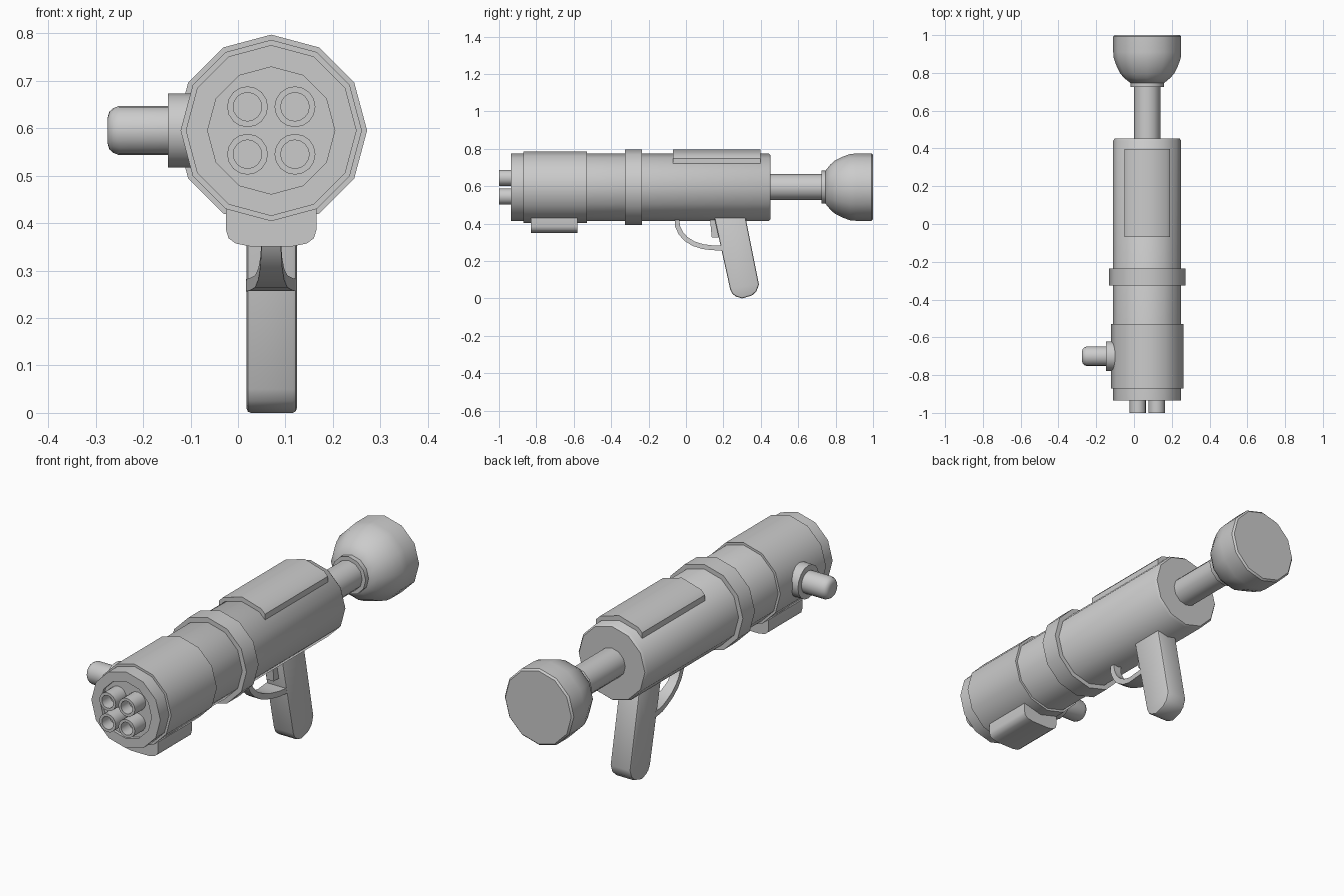
import bpy, bmesh
from math import cos, sin, pi, radians
from mathutils import Vector

if "Cube" in bpy.data.objects:
    bpy.data.objects.remove(bpy.data.objects["Cube"])

CX, CZ = 0.07, 0.595  # bore axis of the launcher


def finish(name, bm, bevel=0):
    bmesh.ops.recalc_face_normals(bm, faces=bm.faces)
    if bevel:
        edges = [e for e in bm.edges if e.calc_face_angle(0) > radians(60)]
        bmesh.ops.bevel(bm, geom=edges, offset=bevel, segments=2, profile=0.5,
                        affect='EDGES', clamp_overlap=True)
    me = bpy.data.meshes.new(name)
    bm.to_mesh(me)
    bm.free()
    me.shade_smooth()
    me.set_sharp_from_angle(angle=radians(40))
    ob = bpy.data.objects.new(name, me)
    bpy.context.collection.objects.link(ob)
    return ob


def skin(bm, rings):
    for a, b in zip(rings, rings[1:]):
        for i in range(len(a)):
            j = (i + 1) % len(a)
            bm.faces.new((a[i], a[j], b[j], b[i]))
    bm.faces.new(rings[0])
    bm.faces.new(rings[-1])


def lathe(name, profile, n=12, centre=(CX, CZ), axis='Y'):
    """Spin (position, radius) pairs; centre gives the other two coordinates."""
    bm = bmesh.new()
    rings = []
    for t, r in profile:
        ring = []
        for k in range(n):
            u = centre[0] + r * cos(2 * pi * k / n)
            v = centre[1] + r * sin(2 * pi * k / n)
            ring.append(bm.verts.new((u, t, v) if axis == 'Y' else (t, u, v)))
        rings.append(ring)
    skin(bm, rings)
    return finish(name, bm)


def prism(name, outline, a, b, axis='Y', bevel=0):
    """Extrude an outline from a to b; outline is xz for axis Y, yz for axis X."""
    bm = bmesh.new()
    rings = [[bm.verts.new((u, t, v) if axis == 'Y' else (t, u, v))
              for u, v in outline] for t in (a, b)]
    skin(bm, rings)
    return finish(name, bm, bevel)


# Main tube with shallow muzzle recess, plus sleeve and band
lathe("body_tube", [(-0.92, 0.134), (-0.935, 0.134), (-0.935, 0.18),
                    (0.442, 0.18), (0.452, 0.172)])
lathe("front_sleeve", [(-0.87, 0.191), (-0.53, 0.191)])
lathe("middle_band", [(-0.325, 0.202), (-0.235, 0.202)])

# Four hollow barrels
for i, x in enumerate((-0.05, 0.05)):
    for j, z in enumerate((-0.05, 0.05)):
        lathe(f"barrel_{i}{j}", [(-0.94, 0.03), (-1.0, 0.03), (-1.0, 0.043), (-0.91, 0.043)],
              16, (CX + x, CZ + z))

# Side knob on its flange
lathe("side_flange", [(-0.07, 0.078), (-0.148, 0.078)], 16, (-0.7, CZ), 'X')
lathe("side_knob", [(-0.14, 0.052), (-0.25, 0.052), (-0.263, 0.047), (-0.271, 0.04),
                    (-0.275, 0.027)], 16, (-0.7, CZ), 'X')

# Block under the muzzle
half = [(0.095, 0.44), (0.095, 0.385), (0.09, 0.368), (0.075, 0.357), (0.045, 0.351)]
prism("under_block", [(CX + x, z) for x, z in half] +
      [(CX - x, z) for x, z in reversed(half)], -0.83, -0.58)

# Curved plate following the top facets
prism("top_plate", [(CX + x, CZ + z) for x, z in
                    [(-0.12, 0.12), (-0.12, 0.153), (-0.1, 0.173), (0, 0.202),
                     (0.1, 0.173), (0.12, 0.153), (0.12, 0.12), (0, 0.15)]], -0.07, 0.398)

# Rear rod, collar and flared shoulder rest
lathe("rear_rod", [(0.44, 0.07), (0.74, 0.07)])
lathe("rear_collar", [(0.725, 0.088), (0.75, 0.088)])
lathe("shoulder_rest", [(0.747, 0.09), (0.772, 0.121), (0.797, 0.143), (0.835, 0.162),
                        (0.877, 0.177), (0.91, 0.18), (0.992, 0.18), (1.0, 0.172)])

# Grip and trigger
prism("grip", [(0.15, 0.44), (0.236, 0.05), (0.248, 0.025), (0.268, 0.01), (0.3, 0.0),
               (0.353, 0.016), (0.377, 0.038), (0.39, 0.075), (0.317, 0.44)],
      0.018, 0.124, 'X', 0.009)
prism("trigger", [(0.128, 0.43), (0.138, 0.325), (0.18, 0.325), (0.18, 0.43)],
      0.052, 0.09, 'X')

# Trigger guard: a strap that widens toward the grip (y, z, half width)
path = [(-0.048, 0.43, 0.02), (-0.045, 0.385, 0.02), (-0.027, 0.348, 0.021),
        (0.0, 0.318, 0.023), (0.04, 0.293, 0.027), (0.09, 0.277, 0.034),
        (0.14, 0.271, 0.045), (0.205, 0.269, 0.053)]
bm = bmesh.new()
rings = []
for i, (y, z, w) in enumerate(path):
    p, q = path[max(i - 1, 0)], path[min(i + 1, len(path) - 1)]
    d = Vector((q[0] - p[0], q[1] - p[1])).normalized() * 0.013
    ny, nz = -d.y, d.x
    rings.append([bm.verts.new((CX + sx * w, y + s * ny, z + s * nz))
                  for sx, s in ((-1, -1), (1, -1), (1, 1), (-1, 1))])
skin(bm, rings)
finish("trigger_guard", bm)
